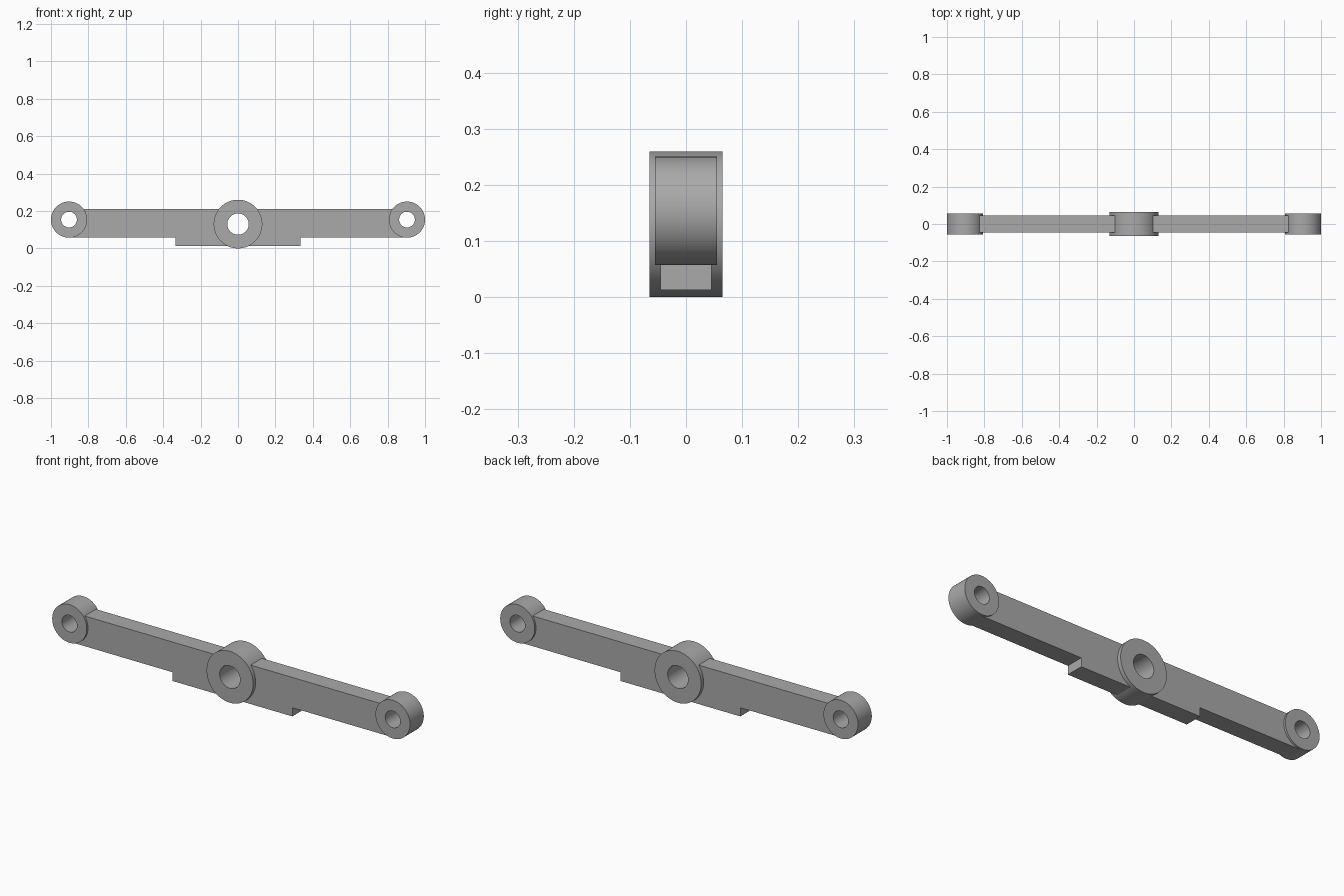
import bpy, bmesh, math

cube = bpy.data.objects.get("Cube")
if cube:
    bpy.data.objects.remove(cube, do_unlink=True)

grey = bpy.data.materials.new("plain grey")
grey.use_nodes = True
colour = (0.4, 0.4, 0.4, 1)
grey.diffuse_color = colour
grey.node_tree.nodes["Principled BSDF"].inputs["Base Color"].default_value = colour


def finish(bm, name):
    bmesh.ops.recalc_face_normals(bm, faces=bm.faces)
    mesh = bpy.data.meshes.new(name)
    bm.to_mesh(mesh)
    bm.free()
    mesh.materials.append(grey)
    obj = bpy.data.objects.new(name, mesh)
    bpy.context.collection.objects.link(obj)
    bpy.ops.object.select_all(action="DESELECT")
    obj.select_set(True)
    bpy.context.view_layer.objects.active = obj
    bpy.ops.object.shade_smooth_by_angle(angle=math.radians(30))


def ring(name, x, z, outer, hole, half, sides=96):
    """Pierced boss: a rectangular section spun about the y axis."""
    bm = bmesh.new()
    section = [(outer, -half), (outer, half), (hole, half), (hole, -half)]
    loops = []
    for i in range(sides):
        a = math.tau * i / sides
        loops.append([bm.verts.new((x + r * math.cos(a), y, z + r * math.sin(a)))
                      for r, y in section])
    for i, a in enumerate(loops):
        b = loops[(i + 1) % sides]
        for j in range(4):
            k = (j + 1) % 4
            bm.faces.new((a[j], a[k], b[k], b[j]))
    finish(bm, name)


# Bosses with through holes
ring("centre_boss", 0, 0.13, 0.13, 0.057, 0.065)
for side, name in ((1, "left_end_boss"), (-1, "right_end_boss")):
    ring(name, side * 0.9035, 0.154, 0.0965, 0.042, 0.055)

# Beam with stepped underside; its ends stop inside the boss walls
half_profile = [(0.335, 0.013), (0.335, 0.057), (0.9035, 0.0575), (0.9035, 0.09),
                (0.84, 0.154), (0.83, 0.21), (0.085, 0.21), (0.085, 0.13), (0, 0.05)]
outline = half_profile + [(-x, z) for x, z in reversed(half_profile[:-1])]
bm = bmesh.new()
face = bm.faces.new([bm.verts.new((x, -0.045, z)) for x, z in outline])
extruded = bmesh.ops.extrude_face_region(bm, geom=[face])["geom"]
bmesh.ops.translate(bm, vec=(0, 0.09, 0),
                    verts=[v for v in extruded if isinstance(v, bmesh.types.BMVert)])
finish(bm, "beam")
